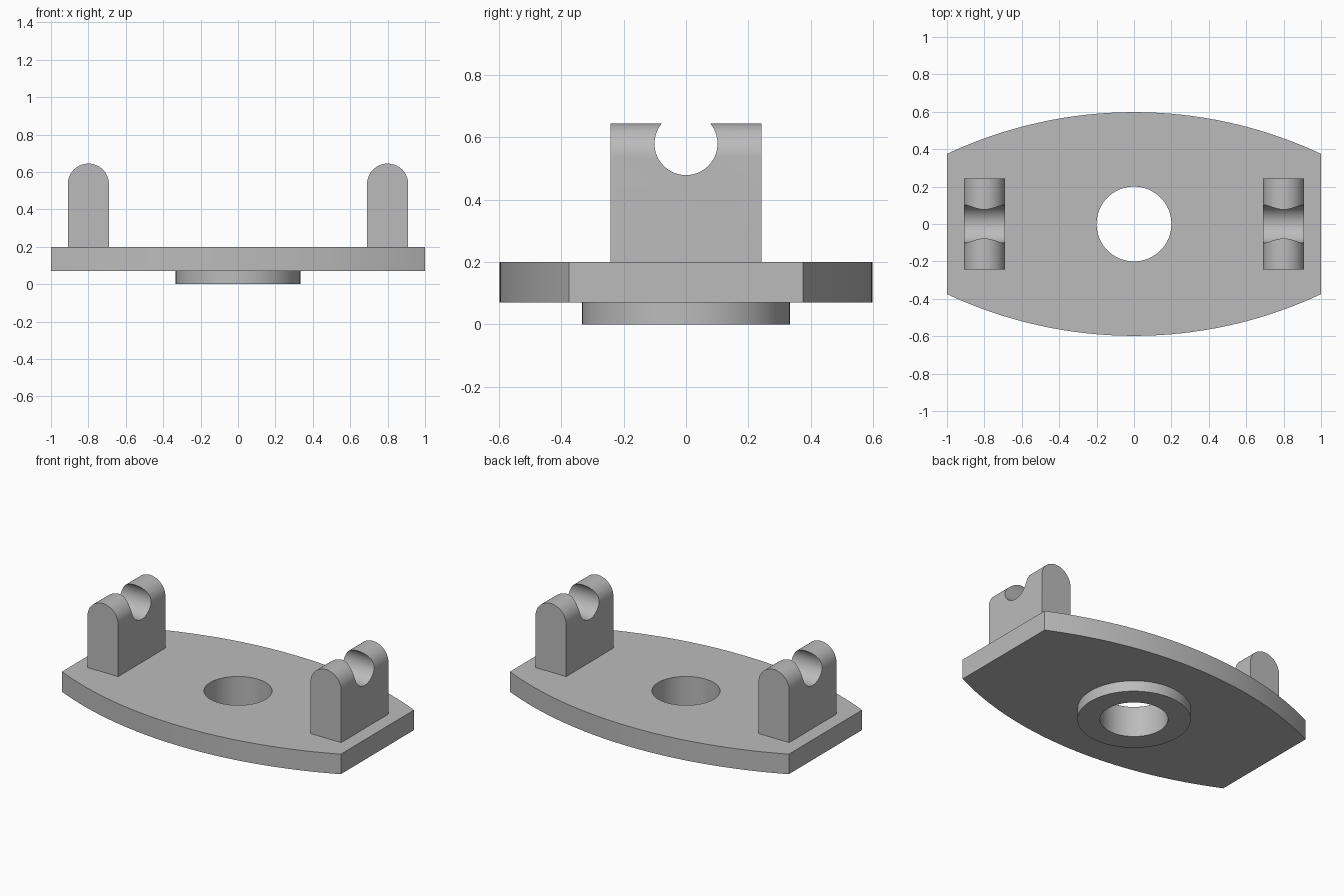
import bpy
import bmesh
from math import sin, cos, pi, asin, radians
from mathutils import Matrix, Vector

default_cube = bpy.data.objects.get("Cube")
if default_cube:
    bpy.data.objects.remove(default_cube, do_unlink=True)

grey = bpy.data.materials.new("mid grey")
grey.use_nodes = True
grey.diffuse_color = (0.5, 0.5, 0.5, 1)
grey.node_tree.nodes["Principled BSDF"].inputs["Base Color"].default_value = (0.5, 0.5, 0.5, 1)


def extrude(name, points, direction):
    """Solid made by sweeping a closed planar outline along a vector."""
    bm = bmesh.new()
    face = bm.faces.new([bm.verts.new(p) for p in points])
    swept = bmesh.ops.extrude_face_region(bm, geom=[face])["geom"]
    moved = [v for v in swept if isinstance(v, bmesh.types.BMVert)]
    bmesh.ops.translate(bm, verts=moved, vec=Vector(direction))
    bmesh.ops.recalc_face_normals(bm, faces=bm.faces)
    mesh = bpy.data.meshes.new(name)
    bm.to_mesh(mesh)
    bm.free()
    mesh.materials.append(grey)
    obj = bpy.data.objects.new(name, mesh)
    bpy.context.collection.objects.link(obj)
    return obj


def arc(radius, start, end, steps):
    angles = [start + (end - start) * i / steps for i in range(steps + 1)]
    return [(radius * cos(a), radius * sin(a)) for a in angles]


def disc(name, radius, low, high):
    ring = arc(radius, 0, 2 * pi, 96)[:-1]
    return extrude(name, [(x, y, low) for x, y in ring], (0, 0, high - low))


def activate(obj):
    bpy.ops.object.select_all(action="DESELECT")
    obj.select_set(True)
    bpy.context.view_layer.objects.active = obj


def combine(target, tool, operation):
    """Apply a boolean and discard the tool."""
    tool.hide_render = True
    mod = target.modifiers.new("cut", "BOOLEAN")
    mod.operation = operation
    mod.solver = "EXACT"
    mod.object = tool
    activate(target)
    bpy.ops.object.modifier_apply(modifier=mod.name)
    bpy.data.objects.remove(tool, do_unlink=True)


def smooth(obj):
    activate(obj)
    bpy.ops.object.shade_smooth_by_angle(angle=radians(30))


# Base plate with straight ends and bowed front and back
half_width, end_y, bow = 1.0, 0.375, 0.223
bow_radius = (half_width ** 2 + bow ** 2) / (2 * bow)
sweep = asin(half_width / bow_radius)
back = [(x, y + end_y + bow - bow_radius)
        for x, y in arc(bow_radius, pi / 2 - sweep, pi / 2 + sweep, 32)]
outline = back + [(-x, -y) for x, y in back]
plate = extrude("base_plate", [(x, y, 0.07) for x, y in outline], (0, 0, 0.13))

# Round boss underneath, and the bore through both
combine(plate, disc("boss", 0.333, 0, 0.12), "UNION")
combine(plate, disc("bore", 0.2, -0.1, 0.4), "DIFFERENCE")
smooth(plate)

# Round-topped lugs, each notched by a crosswise rod seat
lug_x, lug_radius, lug_depth, lug_top = 0.8, 0.11, 0.484, 0.645
for side, name in ((1, "left_lug"), (-1, "right_lug")):
    cx = side * lug_x
    dome = [(cx + x, z + lug_top - lug_radius) for x, z in arc(lug_radius, 0, pi, 32)]
    profile = dome + [(cx - lug_radius, 0.2), (cx + lug_radius, 0.2)]
    lug = extrude(name, [(x, -lug_depth / 2, z) for x, z in profile], (0, lug_depth, 0))
    seat = disc("rod_seat", 0.101, -0.2, 0.2)
    seat.data.transform(Matrix.Translation((cx, 0, 0.58)) @ Matrix.Rotation(pi / 2, 4, "Y"))
    combine(lug, seat, "DIFFERENCE")
    smooth(lug)
